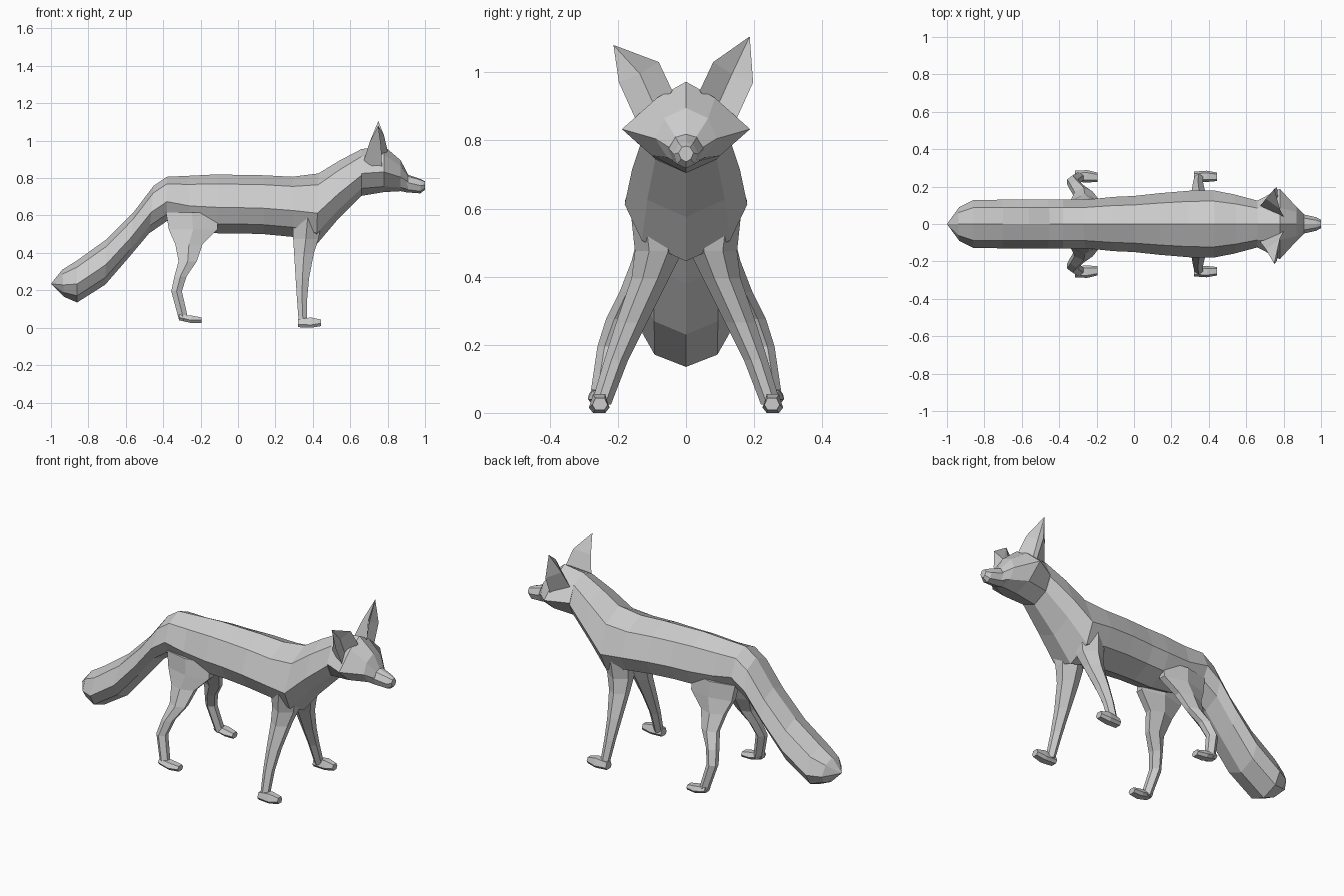
import bpy, bmesh
from mathutils import Vector

if "Cube" in bpy.data.objects:
    bpy.data.objects.remove(bpy.data.objects["Cube"])


def loft(name, rings, caps=(True, True)):
    """Skin equal-length point rings into a flat-shaded mesh; a 1-point end ring becomes a tip."""
    bm = bmesh.new()
    vs = [[bm.verts.new(p) for p in r] for r in rings]
    for a, b in zip(vs, vs[1:]):
        n = max(len(a), len(b))
        for i in range(n):
            j = (i + 1) % n
            if len(a) == 1:
                bm.faces.new((a[0], b[i], b[j]))
            elif len(b) == 1:
                bm.faces.new((a[i], b[0], a[j]))
            else:
                bm.faces.new((a[i], b[i], b[j], a[j]))
    for ring, cap in ((vs[0], caps[0]), (vs[-1], caps[1])):
        if cap and len(ring) > 2:
            bm.faces.new(ring)
    bmesh.ops.recalc_face_normals(bm, faces=bm.faces)
    me = bpy.data.meshes.new(name)
    bm.to_mesh(me)
    bm.free()
    ob = bpy.data.objects.new(name, me)
    bpy.context.collection.objects.link(ob)
    return ob


def section(xt, zt, xb, zb, w):
    """Eight-sided body section between a top and a bottom point, half-width w."""
    top, bot = Vector((xt, 0, zt)), Vector((xb, 0, zb))
    half = [(0, 0), (0.68, 0.16), (1, 0.56), (0.72, 0.84), (0, 1)]
    pts = [top.lerp(bot, t) + Vector((0, k * w, 0)) for k, t in half]
    return pts + [Vector((p.x, -p.y, p.z)) for p in pts[3:0:-1]]


def face_ring(x, half):
    """Mirrored head section from a half profile of (y, z)."""
    return [(x, y, z) for y, z in half] + [(x, -y, z) for y, z in half[3:0:-1]]


def leg_ring(z, x0, x1, y0, y1):
    """Six-sided leg section filling a box."""
    d = (y1 - y0) * 0.3
    xm = (x0 + x1) / 2
    return [(x0, y0 + d, z), (x0, y1 - d, z), (xm, y1, z),
            (x1, y1 - d, z), (x1, y0 + d, z), (xm, y0, z)]


def foot_ring(x, y0, y1, z0, z1):
    d = (y1 - y0) * 0.2
    return [(x, y0 + d, z0), (x, y1 - d, z0), (x, y1, z0 + 0.015),
            (x, y1 - d, z1), (x, y0 + d, z1), (x, y0, z0 + 0.015)]


def flip(rings, s):
    return [[(p[0], p[1] * s, p[2]) for p in r] for r in rings]


# Tail, from blunt tip to rump
rump = section(-0.38, 0.812, -0.38, 0.575, 0.13)
loft("tail", [[(-1, 0, 0.24)],
              section(-0.94, 0.315, -0.93, 0.17, 0.09),
              section(-0.86, 0.365, -0.86, 0.14, 0.128),
              section(-0.70, 0.48, -0.71, 0.235, 0.13),
              section(-0.56, 0.62, -0.58, 0.385, 0.13),
              section(-0.45, 0.765, -0.475, 0.51, 0.13),
              rump], (False, False))

# Trunk and neck
loft("body", [rump,
              section(-0.27, 0.817, -0.25, 0.53, 0.13),
              section(-0.11, 0.825, -0.11, 0.51, 0.145),
              section(0.00, 0.822, 0.00, 0.51, 0.15),
              section(0.14, 0.82, 0.14, 0.505, 0.165),
              section(0.29, 0.812, 0.30, 0.49, 0.178),
              section(0.43, 0.83, 0.42, 0.45, 0.18),
              section(0.545, 0.90, 0.53, 0.58, 0.158),
              section(0.66, 0.96, 0.66, 0.71, 0.125)], (False, True))

# Head with pointed cheeks and brow
loft("head", [
    face_ring(0.66, [(0, .96), (.085, .92), (.125, .83), (.09, .75), (0, .71)]),
    face_ring(0.78, [(0, .977), (.085, .93), (.188, .838), (.10, .76), (0, .73)]),
    face_ring(0.87, [(0, .90), (.065, .87), (.09, .81), (.055, .755), (0, .735)]),
    face_ring(0.91, [(0, .822), (.03, .815), (.05, .785), (.038, .745), (0, .728)])])

# Muzzle with small nose
loft("muzzle", [
    face_ring(0.89, [(0, .83), (.035, .82), (.055, .785), (.04, .745), (0, .73)]),
    face_ring(0.975, [(0, .80), (.02, .795), (.036, .765), (.026, .735), (0, .723)]),
    face_ring(1.0, [(0, .788), (.012, .785), (.022, .768), (.014, .75), (0, .742)])])

# Ears: folded blades, open to the front
for side, s, tip in (("left", 1, (.75, .187, 1.11)), ("right", -1, (.75, .213, 1.085))):
    loft(side + "_ear", flip([
        [(.80, .04, .95), (.75, .09, .90), (.77, .14, .85), (.67, .09, .89)],
        [(.78, .08, 1.035), (.75, .135, 1.0), (.765, .197, .975), (.705, .135, 1.0)],
        [tip]], s))

# Legs and feet
front = [leg_ring(.62, .29, .46, .03, .165), leg_ring(.48, .295, .43, .01, .15),
         leg_ring(.40, .30, .405, .05, .16), leg_ring(.27, .308, .38, .115, .205),
         leg_ring(.16, .315, .37, .17, .24), leg_ring(.03, .325, .37, .22, .278)]
hind = [leg_ring(.62, -.385, -.11, .03, .13), leg_ring(.53, -.37, -.11, .04, .14),
        leg_ring(.45, -.335, -.19, .07, .16), leg_ring(.36, -.318, -.22, .12, .195),
        leg_ring(.28, -.34, -.275, .155, .235), leg_ring(.20, -.357, -.30, .19, .26),
        leg_ring(.045, -.315, -.265, .22, .283)]
front_foot = [foot_ring(.32, .225, .28, .008, .05), foot_ring(.39, .225, .285, .005, .06),
              foot_ring(.445, .23, .275, .014, .048)]
hind_foot = [foot_ring(-.315, .225, .285, .045, .075), foot_ring(-.25, .222, .288, .03, .07),
             foot_ring(-.195, .225, .275, .03, .06)]
for side, s in (("left", 1), ("right", -1)):
    for part, rings in (("front_leg", front), ("hind_leg", hind),
                        ("front_foot", front_foot), ("hind_foot", hind_foot)):
        loft(f"{side}_{part}", flip(rings, s))

# Settle the lowest point on the ground
low = min(v.co.z for o in bpy.data.objects for v in o.data.vertices)
for o in bpy.data.objects:
    o.location.z = -low
